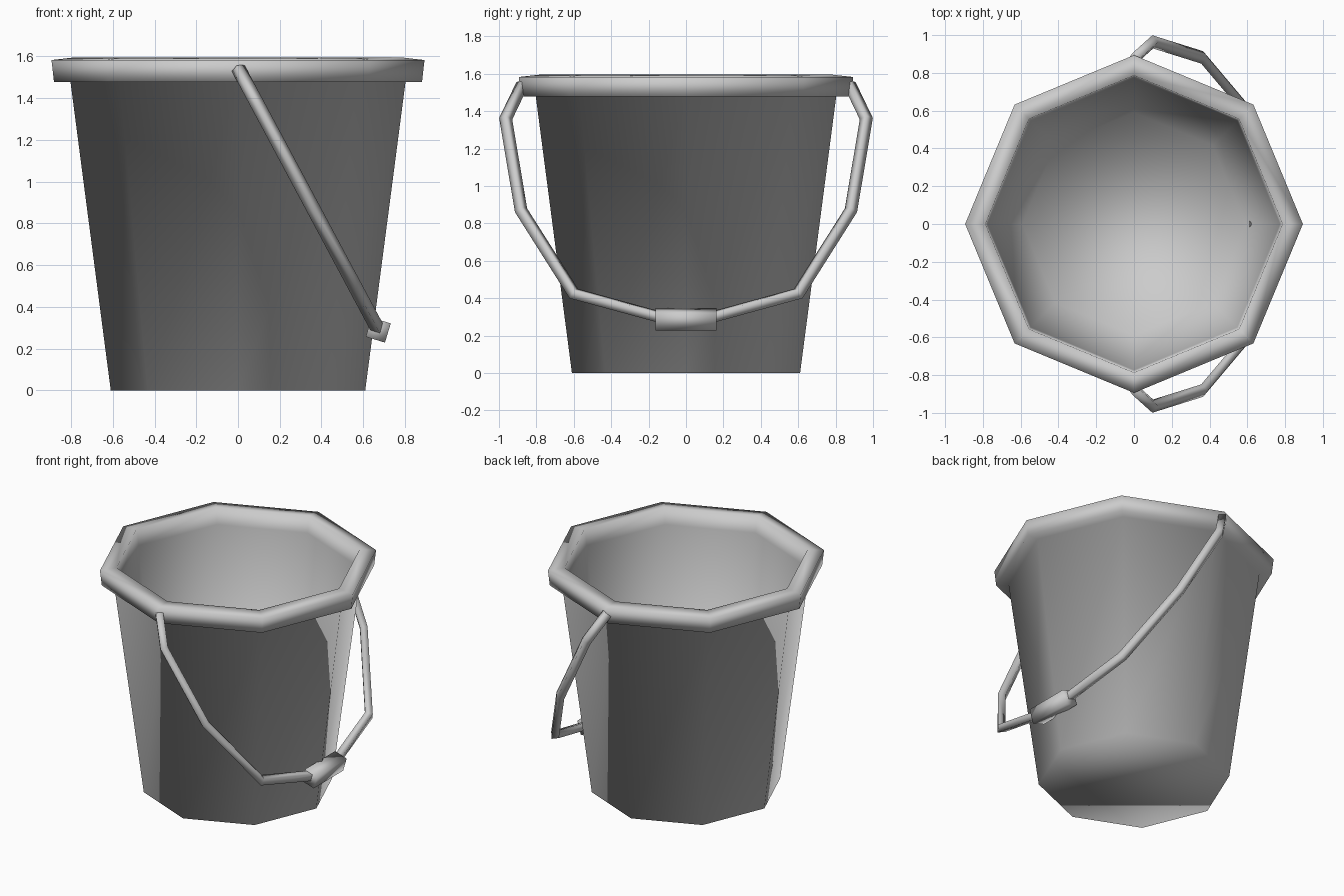
import bpy, bmesh
from math import pi, cos, sin
from mathutils import Vector

if "Cube" in bpy.data.objects:
    bpy.data.objects.remove(bpy.data.objects["Cube"])


def finish(name, bm):
    bmesh.ops.recalc_face_normals(bm, faces=bm.faces[:])
    for f in bm.faces:
        f.smooth = True
    mesh = bpy.data.meshes.new(name)
    bm.to_mesh(mesh)
    bm.free()
    ob = bpy.data.objects.new(name, mesh)
    bpy.context.collection.objects.link(ob)
    return ob


def bridge(bm, rings, cap=True, loop=False):
    """Skin a list of point rings with quads."""
    vs = [[bm.verts.new(p) for p in r] for r in rings]
    n = len(vs[0])
    pairs = list(zip(vs, vs[1:])) + ([(vs[-1], vs[0])] if loop else [])
    for a, b in pairs:
        for i in range(n):
            j = (i + 1) % n
            bm.faces.new((a[i], a[j], b[j], b[i]))
    if cap and not loop:
        bm.faces.new(vs[0])
        bm.faces.new(vs[-1])


def octagon(r, z):
    return [(r * cos(i * pi / 4), r * sin(i * pi / 4), z) for i in range(8)]


def lathe(name, profile):
    bm = bmesh.new()
    bridge(bm, [octagon(r, z) for r, z in profile])
    return finish(name, bm)


# Bucket: tapered outer wall, rolled square rim, inner wall and floor
lathe("bucket", [(0.61, 0), (0.803, 1.478), (0.882, 1.478), (0.894, 1.583),
                 (0.787, 1.595), (0.773, 1.48), (0.59, 0.02)])

# Handle: hangs in a tilted plane spanned by the y axis and DOWN
DOWN = Vector((0.472, 0, -0.882)).normalized()
SIDE = Vector((0, 1, 0))
NORMAL = DOWN.cross(SIDE)
PIVOT = Vector((0, 0, 1.545))


def diamond_tube(name, pts, radius):
    """Four-sided tube with mitred corners; pts are (y, distance down)."""
    path = [PIVOT + SIDE * y + DOWN * d for y, d in pts]
    rings = []
    for i, p in enumerate(path):
        a = (p - path[i - 1]).normalized() if i else None
        b = (path[i + 1] - p).normalized() if i < len(path) - 1 else None
        t = ((a or b) + (b or a)).normalized()
        w = t.cross(NORMAL).normalized() * radius / t.dot(a or b)
        n = NORMAL * radius
        rings.append([p + w, p + n, p - w, p - n])
    bm = bmesh.new()
    bridge(bm, rings)
    return finish(name, bm)


half = [(0.875, 0.0), (0.964, 0.21), (0.882, 0.765), (0.6, 1.27), (0.15, 1.41)]
diamond_tube("handle", [(-y, d) for y, d in half] + half[::-1], 0.034)

# Grip in the middle of the handle
diamond_tube("handle_grip", [(-0.163, 1.425), (0.163, 1.425)], 0.068)
